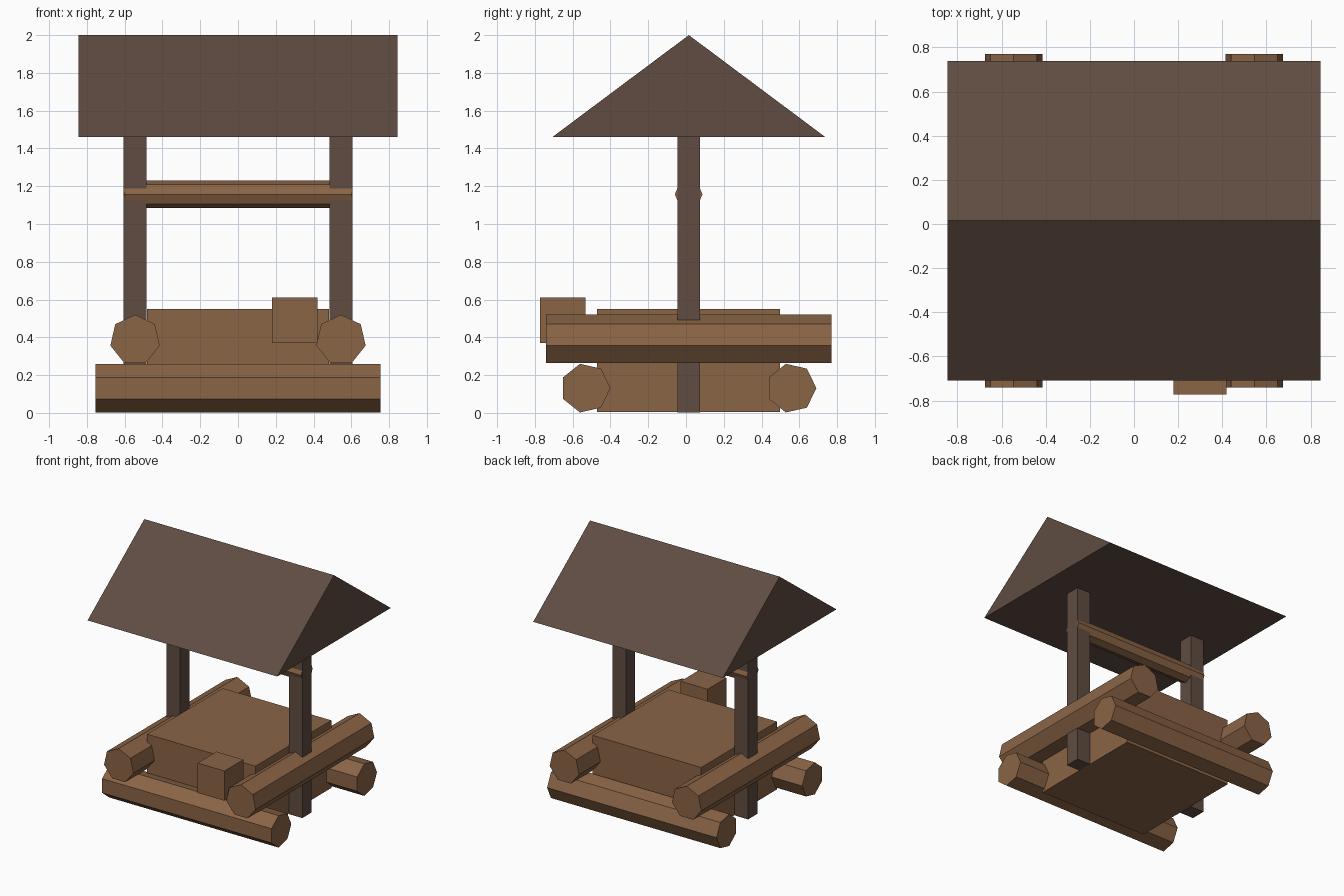
import bpy
import bmesh
from math import cos, sin, tau, pi
from mathutils import Vector

cube = bpy.data.objects.get("Cube")
if cube:
    bpy.data.objects.remove(cube, do_unlink=True)


def material(name, rgb):
    mat = bpy.data.materials.new(name)
    mat.use_nodes = True
    mat.diffuse_color = (*rgb, 1)
    bsdf = mat.node_tree.nodes["Principled BSDF"]
    bsdf.inputs["Base Color"].default_value = (*rgb, 1)
    bsdf.inputs["Roughness"].default_value = 0.9
    return mat


wood = material("warm brown wood", (0.255, 0.128, 0.061))
dark_wood = material("dark brown wood", (0.117, 0.073, 0.054))


def prism(name, profile, axis, start, end, mat):
    """Extrude a closed (side, height) profile along the x or y axis."""
    bm = bmesh.new()

    def place(u, z):
        return (start, u, z) if axis == "x" else (u, start, z)

    face = bm.faces.new([bm.verts.new(place(u, z)) for u, z in profile])
    new = bmesh.ops.extrude_face_region(bm, geom=[face])["geom"]
    step = Vector((1, 0, 0) if axis == "x" else (0, 1, 0)) * (end - start)
    verts = [g for g in new if isinstance(g, bmesh.types.BMVert)]
    bmesh.ops.translate(bm, vec=step, verts=verts)
    bmesh.ops.recalc_face_normals(bm, faces=bm.faces)
    mesh = bpy.data.meshes.new(name)
    bm.to_mesh(mesh)
    bm.free()
    mesh.materials.append(mat)
    obj = bpy.data.objects.new(name, mesh)
    bpy.context.collection.objects.link(obj)
    return obj


def polygon(sides, radius, u, z, turn=0.0):
    angles = [turn + tau * i / sides for i in range(sides)]
    return [(u + radius * cos(a), z + radius * sin(a)) for a in angles]


def box(name, x, y, z, mat):
    profile = [(x[0], z[0]), (x[1], z[0]), (x[1], z[1]), (x[0], z[1])]
    return prism(name, profile, "y", y[0], y[1], mat)


# Well body and the bucket block in front of it
box("well_body", (-0.483, 0.483), (-0.47, 0.497), (0.005, 0.55), wood)
box("bucket", (0.18, 0.42), (-0.772, -0.532), (0.37, 0.61), wood)

# Lower logs run side to side, one vertex pointing back
for name, y in (("front_log", -0.532), ("back_log", 0.558)):
    prism(name, polygon(7, 0.132, y, 0.131), "x", -0.755, 0.755, wood)

# Upper logs run front to back, with a post through each
for name, side in (("left", 1), ("right", -1)):
    x = side * 0.545
    prism(name + "_log", polygon(7, 0.134, x, 0.386, pi / 2),
          "y", -0.74, 0.77, wood)
    box(name + "_post", (x - 0.06, x + 0.06), (-0.046, 0.074),
        (0.003, 1.47), dark_wood)

# Crossbar between the posts
prism("crossbar", polygon(8, 0.073, 0.014, 1.157), "x", -0.604, 0.604, wood)

# Gabled roof
prism("roof", [(-0.708, 1.46), (0.738, 1.46), (0.015, 2.0)],
      "x", -0.845, 0.845, dark_wood)
